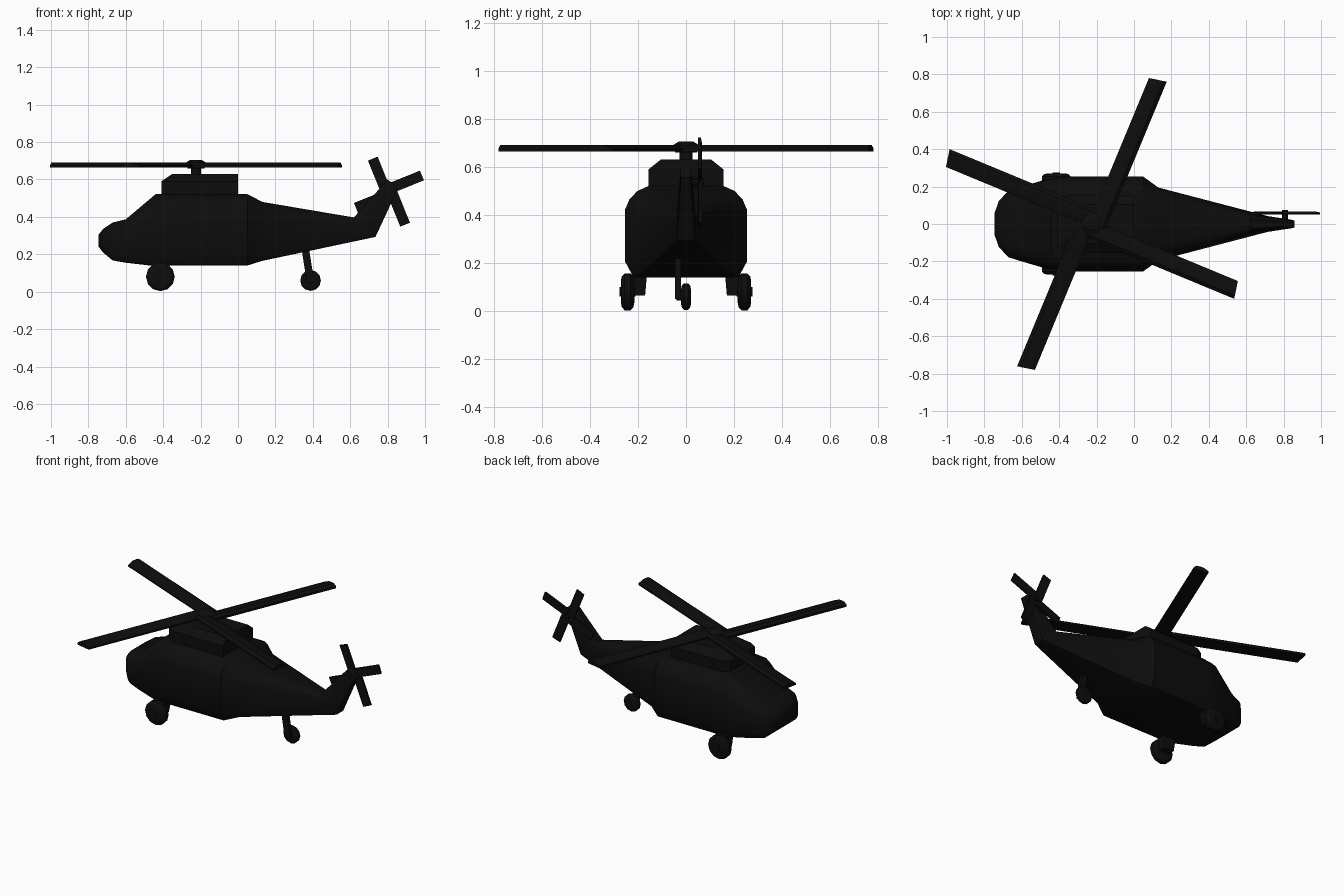
import bpy, bmesh
from math import pi, sin, cos, radians
from mathutils import Vector, Matrix

if "Cube" in bpy.data.objects:
    bpy.data.objects.remove(bpy.data.objects["Cube"], do_unlink=True)

black = bpy.data.materials.new("matte black")
black.use_nodes = True
black.diffuse_color = (0.004, 0.004, 0.004, 1)
black.node_tree.nodes["Principled BSDF"].inputs["Base Color"].default_value = black.diffuse_color


def loft(name, rings, matrix=Matrix(), smooth=30):
    """Skin a list of equal-length point rings and cap both ends."""
    bm = bmesh.new()
    loops = [[bm.verts.new(matrix @ Vector(p)) for p in ring] for ring in rings]
    n = len(loops[0])
    for a, b in zip(loops, loops[1:]):
        for i in range(n):
            j = (i + 1) % n
            bm.faces.new((a[i], a[j], b[j], b[i]))
    bm.faces.new(loops[0])
    bm.faces.new(loops[-1])
    bmesh.ops.recalc_face_normals(bm, faces=bm.faces)
    mesh = bpy.data.meshes.new(name)
    bm.to_mesh(mesh)
    bm.free()
    mesh.materials.append(black)
    obj = bpy.data.objects.new(name, mesh)
    bpy.context.collection.objects.link(obj)
    bpy.ops.object.select_all(action='DESELECT')
    obj.select_set(True)
    bpy.context.view_layer.objects.active = obj
    bpy.ops.object.shade_smooth_by_angle(angle=radians(smooth))
    return obj


def turned(name, profile, center, axis='Z', sides=12):
    """Lathe a list of (offset, radius) pairs about an axis."""
    rings = [[(r * cos(2 * pi * i / sides), r * sin(2 * pi * i / sides), h)
              for i in range(sides)] for h, r in profile]
    turn = Matrix.Rotation(pi / 2, 4, 'X') if axis == 'Y' else Matrix()
    return loft(name, rings, Matrix.Translation(center) @ turn)


# Fuselage: half section as (width, height) fractions, mirrored
half = [(0.6, 1), (0.8, 0.94), (0.93, 0.85), (1, 0.74), (1, 0.17), (0.87, 0.01), (0.8, 0)]
section = half + [(-w, h) for w, h in reversed(half)]
# Stations: top x, top z, bottom x, bottom z, half width
stations = [
    (-0.745, 0.305, -0.745, 0.24, 0.06),
    (-0.722, 0.335, -0.722, 0.21, 0.125),
    (-0.67, 0.37, -0.67, 0.167, 0.178),
    (-0.6, 0.387, -0.6, 0.155, 0.2),
    (-0.44, 0.522, -0.47, 0.14, 0.24),
    (-0.36, 0.522, -0.36, 0.14, 0.253),
    (0.05, 0.522, 0.05, 0.14, 0.253),
    (0.13, 0.48, 0.13, 0.165, 0.195),
    (0.62, 0.397, 0.735, 0.293, 0.042),
    (0.8, 0.6, 0.857, 0.555, 0.022),
]
loft("fuselage", [[(xb + (xt - xb) * h, w * y, zb + (zt - zb) * h) for y, h in section]
                  for xt, zt, xb, zb, w in stations])


# Engine housing on the roof
def housing_ring(x0, x1, w, z):
    return [(x0, w - 0.03, z), (x0 + 0.05, w, z), (x1, w, z),
            (x1, -w, z), (x0 + 0.05, -w, z), (x0, 0.03 - w, z)]


loft("engine_housing", [housing_ring(-0.41, 0, 0.155, 0.48), housing_ring(-0.41, 0, 0.155, 0.59),
                        housing_ring(-0.35, 0, 0.105, 0.63)], smooth=20)

# Main rotor
hub = Vector((-0.225, 0, 0))
turned("rotor_mast", [(0.6, 0.027), (0.68, 0.027)], hub)
turned("rotor_hub", [(0.66, 0.045), (0.69, 0.055), (0.705, 0.03)], hub)
airfoil = [(0.017, 0.664), (0.017, 0.675), (-0.02, 0.691),
           (-0.06, 0.691), (-0.0785, 0.678), (-0.0785, 0.664)]
for k in range(4):
    turn = Matrix.Translation(hub) @ Matrix.Rotation(radians(67.5 + 90 * k), 4, 'Z')
    loft(f"rotor_blade_{k + 1}", [[(0, v, z) for v, z in airfoil],
                                  [(0.841 - 0.19 * v, v, z) for v, z in airfoil]], turn)

# Tail rotor
tail_hub = Vector((0.807, 0, 0.535))
turned("tail_rotor_shaft", [(-0.075, 0.016), (0, 0.016)], tail_hub, 'Y', 8)
tail_section = [(-0.014, 0.05), (-0.014, 0.062), (0.042, 0.066), (0.042, 0.054)]
for k in range(4):
    turn = Matrix.Translation(tail_hub) @ Matrix.Rotation(radians(-22 - 90 * k), 4, 'Y')
    loft(f"tail_rotor_blade_{k + 1}",
         [[(x, y, v) for v, y in tail_section] for x in (0, 0.196)], turn)

# Main wheels with their struts
tyre = [(-0.028, 0.045), (-0.024, 0.064), (-0.012, 0.077),
        (0.012, 0.077), (0.024, 0.064), (0.028, 0.045)]
for side, s in (("left", 1), ("right", -1)):
    turned(f"{side}_wheel", tyre, (-0.415, s * 0.243, 0.08), 'Y')
    turned(f"{side}_axle_cap", [(-0.033, 0.02), (0.033, 0.02)], (-0.415, s * 0.243, 0.08), 'Y', 8)
    loft(f"{side}_wheel_strut",
         [[(x0, s * y0, z), (x1, s * y0, z), (x1, s * 0.22, z), (x0, s * 0.22, z)]
          for x0, x1, y0, z in ((-0.45, -0.38, 0.17, 0.065), (-0.46, -0.36, 0.16, 0.18))])

# Tail wheel with its one-sided strut
turned("tail_wheel", [(h * 0.72, r * 0.72) for h, r in tyre], (0.388, 0, 0.06), 'Y')
turned("tail_axle", [(-0.01, 0.016), (0.04, 0.016)], (0.388, 0, 0.06), 'Y', 8)
loft("tail_wheel_strut",
     [[(x - 0.02, -0.045, z), (x + 0.02, -0.045, z), (x + 0.02, -0.02, z), (x - 0.02, -0.02, z)]
      for x, z in ((0.388, 0.05), (0.355, 0.26))])
